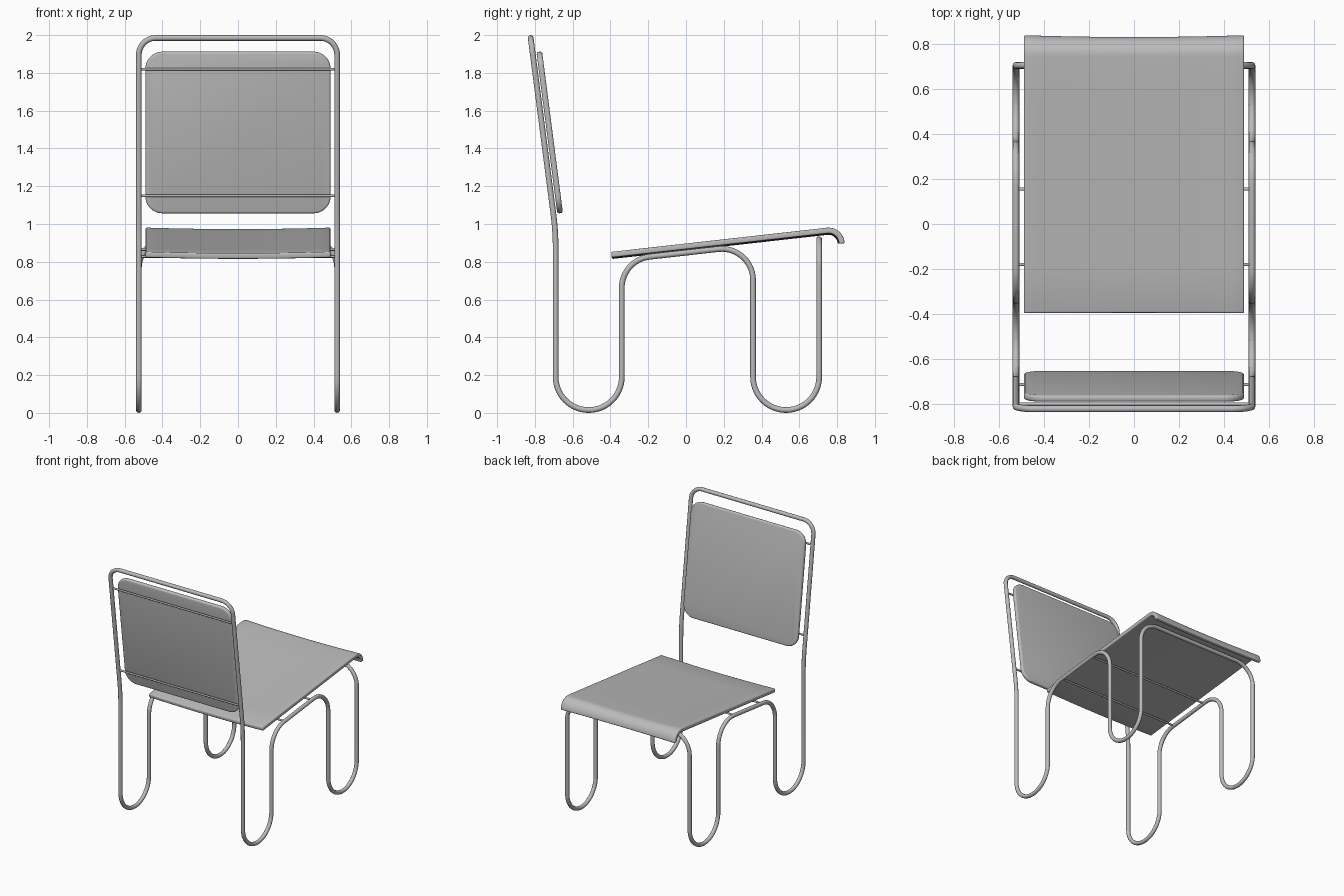
import bpy, bmesh, math
from mathutils import Vector

if "Cube" in bpy.data.objects:
    bpy.data.objects.remove(bpy.data.objects["Cube"])


def make_material(name, value):
    mat = bpy.data.materials.new(name)
    mat.use_nodes = True
    mat.diffuse_color = (value, value, value, 1)
    mat.node_tree.nodes["Principled BSDF"].inputs["Base Color"].default_value = (value, value, value, 1)
    return mat


GREY = make_material("plain grey", 0.5)
HALF = 0.525      # side tube offset from the centre
PANEL = 0.49      # half width of seat and back
THICK = 0.03
SEAT_SLOPE = 0.112


def activate(ob):
    bpy.ops.object.select_all(action='DESELECT')
    ob.select_set(True)
    bpy.context.view_layer.objects.active = ob


def fillet(corners, steps=14):
    """Round each corner (point, radius) of a closed 3D polyline."""
    points = []
    n = len(corners)
    for i, (p, radius) in enumerate(corners):
        a = (corners[i - 1][0] - p).normalized()
        b = (corners[(i + 1) % n][0] - p).normalized()
        half = a.angle(b) / 2
        centre = p + (a + b).normalized() * radius / math.sin(half)
        start = p + a * radius / math.tan(half) - centre
        end = p + b * radius / math.tan(half) - centre
        turn = start.angle(end)
        for k in range(steps + 1):
            t = k / steps
            points.append(centre + (start * math.sin((1 - t) * turn)
                                    + end * math.sin(t * turn)) / math.sin(turn))
    return points


def tube(name, points, radius, closed=False):
    curve = bpy.data.curves.new(name, 'CURVE')
    curve.dimensions = '3D'
    curve.bevel_depth = radius
    curve.bevel_resolution = 4
    curve.use_fill_caps = True
    spline = curve.splines.new('POLY')
    spline.points.add(len(points) - 1)
    for sp, p in zip(spline.points, points):
        sp.co = (*p, 1)
    spline.use_cyclic_u = closed
    curve.materials.append(GREY)
    ob = bpy.data.objects.new(name, curve)
    bpy.context.collection.objects.link(ob)
    activate(ob)
    bpy.ops.object.convert(target='MESH')
    bpy.ops.object.shade_smooth_by_angle(angle=math.radians(50))


def sheet(name, bm, bevel):
    """Turn a flat or curved surface into a padded board with round edges."""
    mesh = bpy.data.meshes.new(name)
    bmesh.ops.recalc_face_normals(bm, faces=bm.faces)
    bm.to_mesh(mesh)
    bm.free()
    mesh.materials.append(GREY)
    ob = bpy.data.objects.new(name, mesh)
    bpy.context.collection.objects.link(ob)
    solid = ob.modifiers.new("thickness", 'SOLIDIFY')
    solid.thickness = THICK
    solid.offset = 0
    rim = ob.modifiers.new("round edge", 'BEVEL')
    rim.width = bevel
    rim.segments = 3
    rim.limit_method = 'ANGLE'
    rim.angle_limit = math.radians(50)
    activate(ob)
    for mod in ("thickness", "round edge"):
        bpy.ops.object.modifier_apply(modifier=mod)
    bpy.ops.object.shade_smooth_by_angle(angle=math.radians(35))


def rail_z(y):
    return 0.848 + SEAT_SLOPE * y


def back_y(z):
    return -0.69 - (z - 0.96) * 0.129


# One continuous bent tube: front bar, looped legs, seat rails and back hoop
BOTTOM, LOOP = 0.015, 0.1749
side = [(0.705, 0.92, 0.155), (0.705, BOTTOM, LOOP), (0.355, BOTTOM, LOOP),
        (0.355, rail_z(0.355), 0.165), (-0.34, rail_z(-0.34), 0.165),
        (-0.34, BOTTOM, LOOP), (-0.69, BOTTOM, LOOP),
        (-0.69, 0.96, 1.5), (back_y(1.985), 1.985, 0.09)]
loop = [(Vector((HALF, y, z)), r) for y, z, r in side]
loop += [(Vector((-HALF, y, z)), r) for y, z, r in reversed(side)]
tube("tube_frame", fillet(loop), 0.015, closed=True)

# Thin cross rods carrying the seat and the back
for name, y, z in (("seat_rod_front", 0.155, rail_z(0.155)),
                   ("seat_rod_rear", -0.18, rail_z(-0.18)),
                   ("back_rod_upper", back_y(1.82), 1.82),
                   ("back_rod_lower", back_y(1.15), 1.15)):
    tube(name, [(-HALF, y, z), (HALF, y, z)], 0.007)

# Seat: sloping board with a rolled lip and a slight sag across its width
CY, CZ, ROLL = 0.755, 0.896, 0.07
tilt = math.atan(SEAT_SLOPE)
profile = []
for k in range(13):
    a = math.pi / 2 + tilt - k / 12 * (math.pi / 2 + tilt)
    n = Vector((math.cos(a), math.sin(a)))
    profile.append((Vector((CY, CZ)) + n * ROLL, n))
first, normal = profile[0]
rear = first + Vector((-1, -SEAT_SLOPE)) * (first.x + 0.395)
profile = [(rear.lerp(first, k / 6), normal) for k in range(6)] + profile
bm = bmesh.new()
COLS = 16
rows = []
for p, n in profile:
    row = []
    for i in range(COLS + 1):
        s = 2 * i / COLS - 1
        q = p - n * 0.008 * (1 - s * s)
        row.append(bm.verts.new((PANEL * s, q.x, q.y)))
    rows.append(row)
for r0, r1 in zip(rows, rows[1:]):
    for i in range(COLS):
        bm.faces.new((r0[i], r0[i + 1], r1[i + 1], r1[i]))
sheet("seat", bm, 0.012)

# Back: leaning board with rounded corners, just ahead of the hoop
corners = [(Vector((x, back_y(z) + 0.036, z)), 0.09)
           for x, z in ((-PANEL, 1.057), (PANEL, 1.057), (PANEL, 1.912), (-PANEL, 1.912))]
bm = bmesh.new()
bm.faces.new([bm.verts.new(p) for p in fillet(corners, 10)])
sheet("backrest", bm, 0.011)
